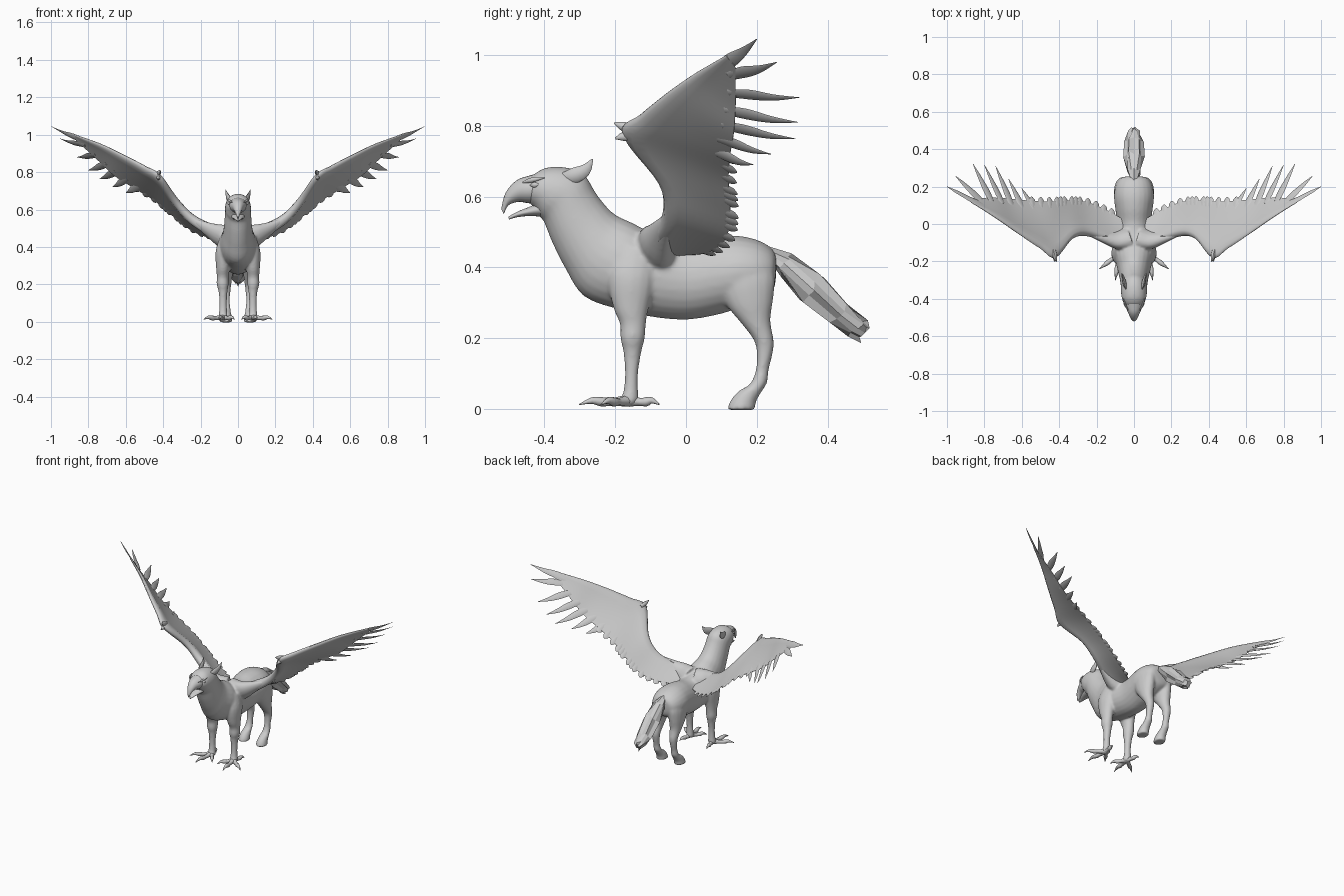
import bpy, bmesh, math, random
from mathutils import Vector as V

random.seed(4)
grey = bpy.data.materials.new("plain grey")
grey.diffuse_color = (0.6, 0.6, 0.6, 1)


def smooth_rows(rows, n):
    """Catmull-Rom interpolation of equal-length number rows."""
    out = []
    for i in range(len(rows) - 1):
        p = [rows[max(0, min(len(rows) - 1, i + k))] for k in (-1, 0, 1, 2)]
        for s in range(n):
            t = s / n
            out.append([0.5 * (2 * b + (c - a) * t + (2 * a - 5 * b + 4 * c - d) * t * t
                               + (3 * b - a - 3 * c + d) * t ** 3) for a, b, c, d in zip(*p)])
    return out + [list(rows[-1])]


def skin(name, lofts, mirror=False, smooth=True, blend=0):
    """Skin each list of rings into a closed tube, all in one object."""
    bm = bmesh.new()
    for rings in lofts:
        vs = [[bm.verts.new(p) for p in r] for r in rings]
        n = len(vs[0])
        for a, b in zip(vs, vs[1:]):
            for k in range(n):
                bm.faces.new((a[k], a[(k + 1) % n], b[(k + 1) % n], b[k]))
        bm.faces.new(vs[0])
        bm.faces.new(vs[-1])
    bmesh.ops.recalc_face_normals(bm, faces=bm.faces)
    me = bpy.data.meshes.new(name)
    bm.to_mesh(me)
    bm.free()
    me.materials.append(grey)
    ob = bpy.data.objects.new(name, me)
    bpy.context.collection.objects.link(ob)
    if mirror:
        ob.modifiers.new("mirror", "MIRROR").use_clip = False
    if blend:
        # Fuse overlapping tubes into one soft surface
        m = ob.modifiers.new("fuse", "REMESH")
        m.mode, m.voxel_size, m.use_smooth_shade = "VOXEL", blend, True
        s = ob.modifiers.new("soften", "SMOOTH")
        s.factor, s.iterations = 0.5, 10
    elif smooth:
        bpy.context.view_layer.objects.active = ob
        ob.select_set(True)
        bpy.ops.object.shade_smooth_by_angle(angle=math.radians(50))
        ob.select_set(False)
    return ob


def ovals(rows, n=4, sides=24):
    """Ovals spanning (y1,z1)-(y2,z2) at x, with half width w."""
    rings = []
    for x, y1, z1, y2, z2, w in smooth_rows(rows, n):
        a, b = V((x, y1, z1)), V((x, y2, z2))
        rings.append([(a + b) / 2 + (a - b) / 2 * math.cos(u) + V((max(w, .002) * math.sin(u), 0, 0))
                      for u in (2 * math.pi * k / sides for k in range(sides))])
    return rings


def blade(pts, widths, side, flat, n=3, sides=8):
    """Tapered spike along a path; flat is thickness over width."""
    rows = smooth_rows([list(p) + [w] for p, w in zip(pts, widths)], n)
    rings = []
    for i, r in enumerate(rows):
        p = V(r[:3])
        d = (V(rows[min(i + 1, len(rows) - 1)][:3]) - V(rows[max(i - 1, 0)][:3])).normalized()
        s = V(side)
        s = (s - d * s.dot(d)).normalized()
        t = d.cross(s)
        w = max(r[3], .0015)
        rings.append([p + s * w * math.cos(u) + t * w * flat * math.sin(u)
                      for u in (2 * math.pi * k / sides for k in range(sides))])
    return rings


def flip(rings):
    return [[V((-p.x, p.y, p.z)) for p in r] for r in rings]


# Trunk, neck and head
trunk = ovals([
    (0, .256, .41, .254, .37, .02), (0, .249, .446, .244, .33, .07), (0, .21, .474, .20, .30, .098),
    (0, .15, .489, .14, .281, .107), (0, .08, .487, .08, .264, .10), (0, 0, .474, 0, .252, .092),
    (0, -.08, .49, -.09, .259, .097), (0, -.15, .525, -.19, .281, .102),
    (0, -.20, .549, -.288, .318, .088), (0, -.235, .584, -.340, .395, .077),
    (0, -.26, .619, -.378, .47, .072), (0, -.285, .659, -.402, .53, .070),
    (0, -.33, .681, -.415, .543, .069), (0, -.39, .683, -.43, .570, .061),
    (0, -.43, .664, -.445, .582, .045)])

# Front legs with shoulders and knees
front_leg = ovals([
    (.055, -.20, .46, -.08, .46, .040), (.075, -.222, .38, -.085, .37, .045),
    (.08, -.207, .29, -.106, .28, .037), (.082, -.187, .24, -.113, .24, .031),
    (.082, -.186, .20, -.116, .20, .032), (.08, -.177, .16, -.126, .16, .024),
    (.08, -.173, .10, -.135, .10, .020), (.08, -.177, .05, -.135, .05, .022),
    (.08, -.187, .025, -.133, .025, .025), (.08, -.177, .010, -.143, .010, .018)], sides=16)

# Hind legs with thigh, hock and hoof
hind_leg = ovals([
    (.05, .10, .43, .24, .43, .04), (.06, .088, .36, .252, .37, .046),
    (.063, .113, .295, .247, .31, .043), (.064, .153, .245, .239, .25, .035),
    (.064, .188, .20, .248, .195, .028), (.064, .199, .165, .246, .16, .024),
    (.064, .197, .11, .234, .11, .020), (.064, .180, .07, .230, .075, .024),
    (.064, .150, .052, .214, .048, .027), (.064, .128, .028, .199, .022, .031),
    (.064, .117, .004, .196, .002, .034), (.064, .118, -.003, .196, -.003, .033)], sides=16)

# Wing shoulders
shoulder = blade([(.03, -.075, .445), (.09, -.085, .462), (.16, -.072, .495), (.26, -.045, .55)],
                 [.078, .064, .040, .012], (0, .4, -.8), .72, 4, 16)
skin("body", [trunk] + [g(r) for r in (front_leg, hind_leg, shoulder) for g in (list, flip)], blend=.006)

# Hooked beak
skin("upper_beak", [ovals([
    (0, -.38, .675, -.42, .578, .050), (0, -.44, .66, -.45, .582, .043), (0, -.48, .645, -.475, .585, .03),
    (0, -.51, .61, -.502, .575, .017), (0, -.522, .565, -.515, .550, .004)])])
skin("lower_beak", [ovals([
    (0, -.38, .60, -.38, .54, .045), (0, -.44, .572, -.435, .545, .03),
    (0, -.475, .558, -.475, .542, .018), (0, -.502, .543, -.50, .535, .004)])])

# Ears, brows and eyes
skin("ear", [blade([(.04, -.35, .655), (.050, -.32, .658), (.058, -.285, .675), (.066, -.264, .706)],
                   [.012, .022, .017, .002], (0, -.3, 1), .45)], True)
skin("brow", [blade([(.030, -.462, .640), (.046, -.435, .647), (.056, -.40, .654)],
                    [.002, .007, .002], (0, 0, 1), .8)], True)
skin("eye", [blade([(.044, -.440, .632), (.050, -.428, .633), (.054, -.416, .634)],
                   [.002, .008, .002], (0, 0, 1), .7)], True)

# Clawed toes
toes = []
for x, y in ((.10, -.302), (.185, -.24), (.018, -.245), (.10, -.075)):
    a, b = V((.08, -.16, .024)), V((x, y, .006))
    path = [a, a.lerp(b, .35) + V((0, 0, .002)), a.lerp(b, .55) + V((0, 0, .006)),
            a.lerp(b, .75) + V((0, 0, .013)), b + V((0, 0, .006))]
    toes.append(blade(path, [.018, .011, .013, .009, .001], (0, 0, 1), 1))
skin("talons", toes, True)

# Faceted tail with ridged locks
tail = ovals([(0, .222, .463, .24, .415, .015), (0, .305, .432, .265, .378, .038),
              (0, .39, .377, .325, .300, .055), (0, .465, .293, .412, .235, .05),
              (0, .508, .253, .46, .205, .034), (0, .525, .235, .49, .192, .016)], 1, 12)
for i, ring in enumerate(tail[1:], 1):
    c = sum(ring, V()) / len(ring)
    for k, p in enumerate(ring):
        f = 1.05 if (k + i // 2) % 2 == 0 else .78
        ring[k] = c + (p - c) * f + V((0, .75, -.6)) * random.uniform(-.015, .008)
skin("tail", [tail], smooth=False)

# Wing membrane: leading point, trailing point, thickness
ribs = smooth_rows([
    (.04, -.13, .44, .05, .02, .437, .040), (.14, -.10, .492, .14, .07, .447, .034),
    (.25, -.064, .56, .245, .115, .487, .026), (.33, -.08, .65, .35, .125, .567, .022),
    (.42, -.18, .78, .45, .12, .65, .020), (.50, -.13, .83, .565, .125, .72, .017),
    (.62, -.05, .895, .66, .135, .78, .013), (.72, .02, .944, .735, .14, .85, .010),
    (.80, .072, .975, .80, .14, .91, .007), (.87, .115, 1.0, .865, .14, .965, .004)], 5)
profile = [(0, .15), (.04, .7), (.12, 1), (.25, .75), (.5, .38), (.8, .18), (1, .07)]
wing, fringe, spans = [], [], []
for i, r in enumerate(ribs):
    a, b = V(r[:3]), V(r[3:6])
    q, p = ribs[min(i + 1, len(ribs) - 1)], ribs[max(i - 1, 0)]
    span = (V(q[:3]) + V(q[3:6]) - V(p[:3]) - V(p[3:6])).normalized()
    spans.append(span)
    nrm = (b - a).cross(span).normalized()
    wing.append([a.lerp(b, t) + nrm * r[6] * h for t, h in profile]
                + [a.lerp(b, t) - nrm * r[6] * h for t, h in reversed(profile)])
    # Short feather tips along the trailing edge
    if 3 <= i <= 24 and i % 2 == 0 or i in (13, 17):
        d = ((b - a).normalized() + V((0, .3, -.2))).normalized()
        fringe.append(blade([b - d * .04, b, b + d * .015, b + d * .026],
                            [.010, .019, .014, .003], span, .2, 2, 6))
skin("wing", [wing], True)
skin("short_feathers", fringe, True)

# Long flight feathers fanned at the wing end: rib, chord position, tip
feathers = []
for i, t, tip in ((40, .28, (1, .2, 1.045)), (41, .7, (.955, .257, .98)), (37, .8, (.86, .32, .88)),
                  (33, .8, (.80, .316, .81)), (30, .82, (.74, .31, .763)),
                  (27, .82, (.67, .24, .72)), (24, .85, (.60, .19, .69))):
    a, b = V(ribs[i][:3]).lerp(V(ribs[i][3:6]), t), V(tip)
    path = [a, a.lerp(b, .3), a.lerp(b, .65) - V((0, 0, .004)), b]
    feathers.append(blade(path, [.016, .021, .013, .001], spans[i], .2, 4))
skin("flight_feathers", feathers, True)

# Small claws at the wing wrist
skin("wing_claw", [blade([(.43, -.14, .785), (.422, -.175, .797), (.415, -.203, .808)],
                         [.014, .014, .002], (0, 0, 1), .8),
                   blade([(.428, -.14, .770), (.425, -.175, .770), (.425, -.20, .764)],
                         [.012, .013, .002], (0, 0, 1), .8)], True)
